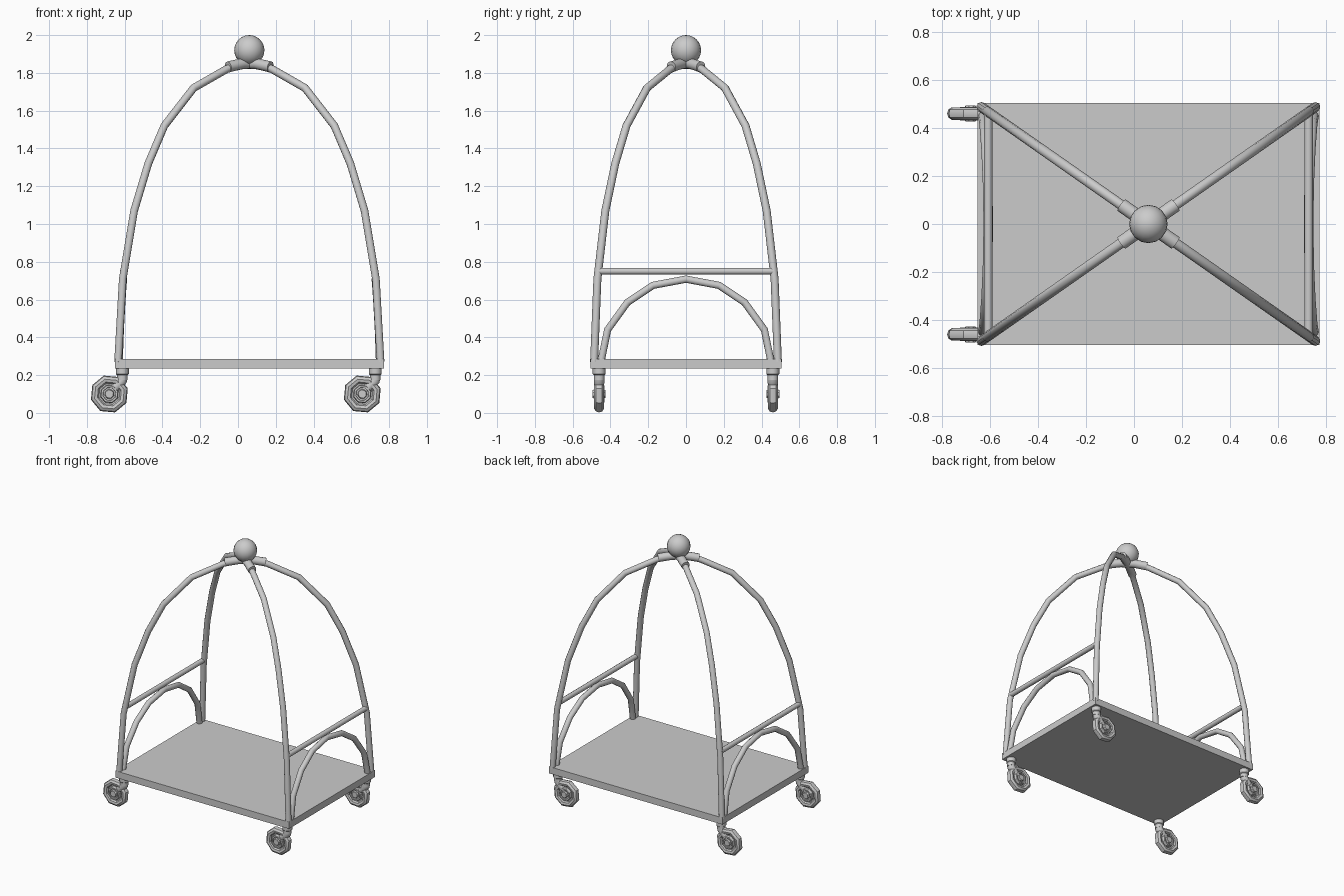
import bpy, bmesh, math
from mathutils import Vector, Matrix

if "Cube" in bpy.data.objects:
    bpy.data.objects.remove(bpy.data.objects["Cube"])

CX = 0.06            # centre of the deck along x
RATIO = 0.70         # depth / width of the diagonal hoops

grey = bpy.data.materials.new("light_grey")
grey.diffuse_color = (0.6, 0.6, 0.6, 1)
grey.use_nodes = True
grey.node_tree.nodes["Principled BSDF"].inputs["Base Color"].default_value = grey.diffuse_color


def finish(obj, angle=40):
    obj.data.materials.clear()
    obj.data.materials.append(grey)
    bpy.ops.object.select_all(action='DESELECT')
    obj.select_set(True)
    bpy.context.view_layer.objects.active = obj
    bpy.ops.object.shade_smooth_by_angle(angle=math.radians(angle))
    return obj


def mesh_object(name, bm, angle=40):
    bmesh.ops.recalc_face_normals(bm, faces=bm.faces)
    me = bpy.data.meshes.new(name)
    bm.to_mesh(me)
    bm.free()
    obj = bpy.data.objects.new(name, me)
    bpy.context.collection.objects.link(obj)
    return finish(obj, angle)


def tube(name, points, radius, sides=10, scales=None, angle=40):
    """Round bar swept along a polyline, capped at both ends."""
    pts = [Vector(p) for p in points]
    scales = scales or [1] * len(pts)
    chord = pts[-1] - pts[0]
    normal = Vector((0, 0, 0))                 # normal of the bend plane
    for p in pts:
        n = chord.cross(p - pts[0])
        if n.length > normal.length:
            normal = n
    if normal.length < 1e-5:
        normal = chord.orthogonal()
    normal.normalize()
    bm = bmesh.new()
    rings = []
    for i, p in enumerate(pts):
        a = (p - pts[i - 1]).normalized() if i else Vector((0, 0, 0))
        b = (pts[i + 1] - p).normalized() if i < len(pts) - 1 else Vector((0, 0, 0))
        side = (a + b).normalized().cross(normal).normalized()
        ring = []
        for k in range(sides):
            t = math.tau * k / sides
            off = normal * math.cos(t) + side * math.sin(t)
            ring.append(bm.verts.new(p + off * radius * scales[i]))
        rings.append(ring)
    for r0, r1 in zip(rings, rings[1:]):
        for k in range(sides):
            j = (k + 1) % sides
            bm.faces.new((r0[k], r0[j], r1[j], r1[k]))
    bm.faces.new(rings[0])
    bm.faces.new(rings[-1])
    return mesh_object(name, bm, angle)


def lathe(name, profile, centre, segments, axis='Z', turn=0.0, angle=40):
    """Profile of (radius, height) turned round an axis."""
    bm = bmesh.new()
    vs = [bm.verts.new((r, 0, h)) for r, h in profile]
    es = [bm.edges.new(p) for p in zip(vs, vs[1:])]
    bmesh.ops.spin(bm, geom=vs + es, cent=(0, 0, 0), axis=(0, 0, 1),
                   angle=math.tau, steps=segments, use_duplicate=False)
    bmesh.ops.remove_doubles(bm, verts=bm.verts, dist=1e-4)
    m = Matrix.Rotation(turn, 4, 'Z')
    if axis == 'Y':
        m = Matrix.Rotation(math.pi / 2, 4, 'X') @ m
    bmesh.ops.transform(bm, matrix=Matrix.Translation(centre) @ m, verts=bm.verts)
    return mesh_object(name, bm, angle)


# Flat deck
bm = bmesh.new()
bmesh.ops.create_cube(bm, size=1, matrix=Matrix.Translation((CX, 0, 0.26))
                      @ Matrix.Diagonal((1.425, 1.01, 0.05, 1)))
mesh_object("deck", bm)

# Two tall hoops crossing on the diagonals
half = [(0.695, 0.27), (0.67, 0.71), (0.61, 1.07), (0.535, 1.32),
        (0.45, 1.52), (0.295, 1.72), (0.12, 1.82), (0.03, 1.845)]
outline = half + [(-d, z) for d, z in reversed(half)]
for name, s in (("hoop_a", 1), ("hoop_b", -1)):
    tube(name, [(CX + d, s * d * RATIO, z) for d, z in outline], 0.021)

# Collars where the hoops meet, and the ball on top
for sx in (1, -1):
    for sy in (1, -1):
        tube("collar", [(CX + sx * d, sy * d * RATIO, z)
                        for d, z in ((0, 1.85), (0.04, 1.848), (0.112, 1.832))], 0.029, 12)
bpy.ops.mesh.primitive_uv_sphere_add(segments=16, ring_count=12, radius=0.08,
                                     location=(CX, 0, 1.92))
ball = bpy.context.object
ball.name = "top_ball"
finish(ball, 60)

# End rails: straight bar plus low arch at each end
arch = [(0.45, 0.27, 0.690), (0.415, 0.44, 0.684), (0.31, 0.585, 0.676), (0.175, 0.675, 0.670)]
for s in (1, -1):
    x = CX + s * 0.667
    tube("end_bar", [(x, -0.465, 0.75), (x, 0.465, 0.75)], 0.018)
    path = [(CX + s * d, -y, z) for y, z, d in arch] + [(x, 0, 0.708)]
    path += [(CX + s * d, y, z) for y, z, d in reversed(arch)]
    tube("end_arch", path, 0.02)

# Casters: stem, swept arm, eight-sided tyre and stepped hub
tyre = [(0.058, -0.012), (0.066, -0.022), (0.082, -0.026), (0.097, -0.016), (0.102, 0),
        (0.097, 0.016), (0.082, 0.026), (0.066, 0.022), (0.058, 0.012), (0.058, -0.012)]
hub = [(0, 0.034), (0.022, 0.034), (0.026, 0.02), (0.034, 0.02), (0.036, 0.028),
       (0.046, 0.028), (0.05, 0.008), (0.06, 0.008)]
hub += [(r, -h) for r, h in reversed(hub)]
for x in (-0.612, 0.727):
    for y in (-0.46, 0.46):
        lathe("caster_stem", [(0, 0.24), (0.034, 0.24), (0.034, 0.205), (0.028, 0.2),
                              (0.028, 0.175), (0, 0.17)], (x, y, 0), 12)
        tube("caster_arm", [(x, y, 0.2), (x - 0.002, y, 0.17), (x - 0.025, y, 0.145),
                            (x - 0.06, y, 0.115)], 0.028, 10, [1, 1, 0.95, 0.8])
        centre = (x - 0.069, y, 0.1)
        lathe("caster_tyre", tyre, centre, 8, 'Y', 0.3, 35)
        lathe("caster_hub", hub, centre, 8, 'Y', 0.3, 35)
